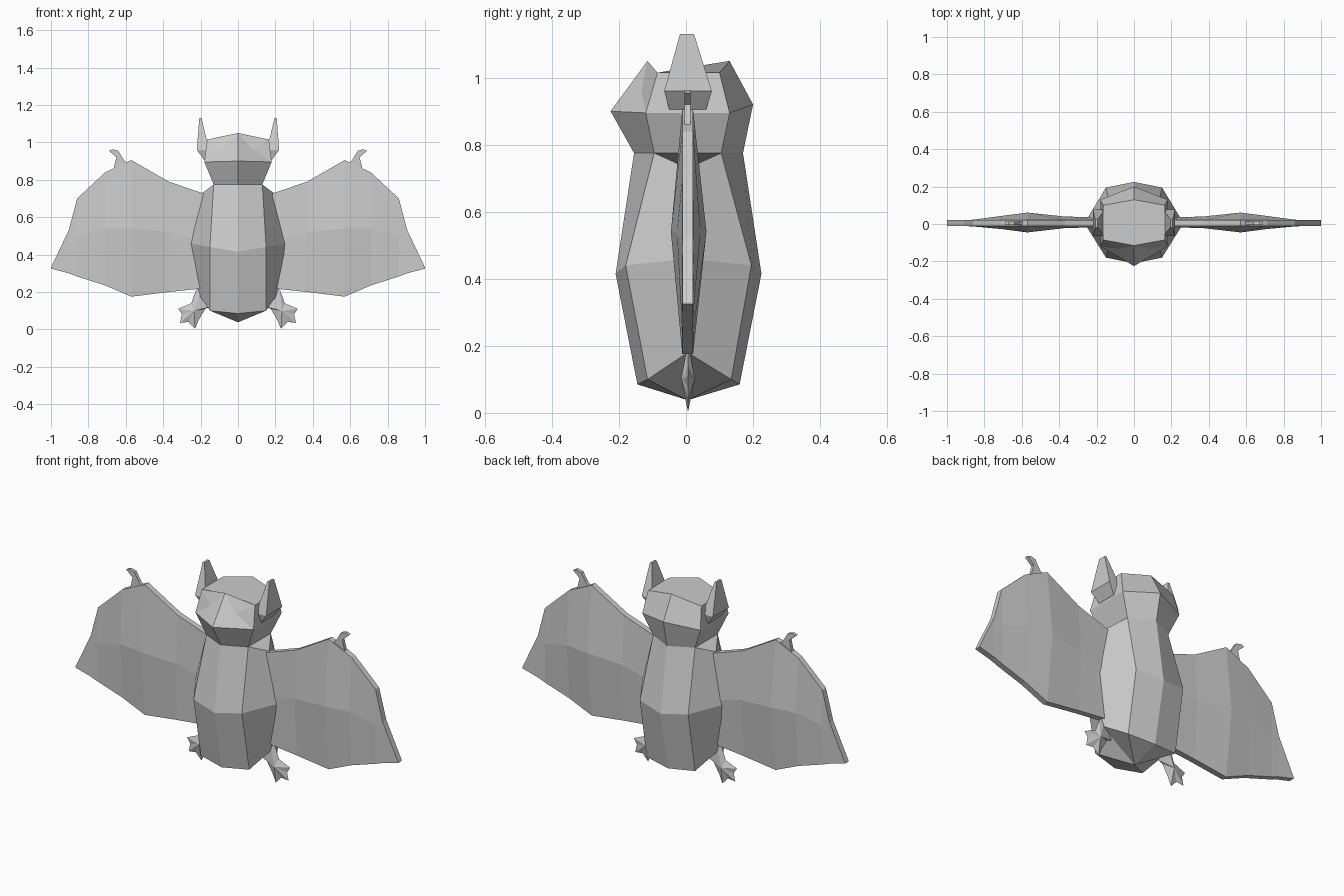
import bpy, bmesh
from mathutils import Vector

if "Cube" in bpy.data.objects:
    bpy.data.objects.remove(bpy.data.objects["Cube"])


def finish(bm, name, mirror=False):
    bmesh.ops.recalc_face_normals(bm, faces=bm.faces)
    me = bpy.data.meshes.new(name)
    bm.to_mesh(me)
    bm.free()
    ob = bpy.data.objects.new(name, me)
    bpy.context.collection.objects.link(ob)
    if mirror:
        ob.modifiers.new("Mirror", 'MIRROR').use_mirror_merge = False
    return ob


def symmetric(half):
    # half ring runs front centre -> right side -> back centre
    return half + [(-x, y, z) for x, y, z in reversed(half[1:-1])]


def loft(rings, tip=None):
    bm = bmesh.new()
    vs = [[bm.verts.new(p) for p in r] for r in rings]
    n = len(vs[0])
    for a, b in zip(vs, vs[1:]):
        for i in range(n):
            j = (i + 1) % n
            bm.faces.new((a[i], a[j], b[j], b[i]))
    bm.faces.new(vs[-1])
    if tip:
        t = bm.verts.new(tip)
        for i in range(n):
            bm.faces.new((t, vs[0][i], vs[0][(i + 1) % n]))
    else:
        bm.faces.new(vs[0])
    return bm


# body: faceted barrel with a pointed underside
body = [
    [(0, -.145, .085), (.15, -.115, .10), (.205, .005, .18), (.15, .135, .10), (0, .16, .085)],
    [(0, -.21, .415), (.15, -.18, .44), (.265, .005, .46), (.15, .195, .44), (0, .225, .415)],
    [(0, -.155, .775), (.13, -.095, .775), (.19, .005, .73), (.13, .105, .775), (0, .17, .775)],
]
finish(loft([symmetric(r) for r in body], (0, .005, .038)), "body")

# head: six-sided with ridges at the front and back
head = [
    [(0, -.155, .775), (.13, -.095, .775), (.13, .105, .775), (0, .17, .775)],
    [(0, -.225, .90), (.18, -.12, .895), (.18, .13, .895), (0, .2, .92)],
    [(0, -.115, 1.05), (.165, -.085, 1.015), (.165, .1, 1.015), (0, .13, 1.05)],
]
bm = loft([symmetric(r) for r in head])
# shallow eye dents in the two upper front faces
bm.normal_update()
eyes = [f for f in bm.faces if f.calc_center_median().z > .93
        and f.calc_center_median().y < -.1]
for v in bmesh.ops.poke(bm, faces=eyes)["verts"]:
    v.co.y += .008
finish(bm, "head")

# ears: tapered blocks
ear = []
for z, x0, x1, y0, y1 in [(.905, .165, .18, -.05, .06),
                          (.96, .155, .22, -.065, .077),
                          (1.13, .195, .207, -.018, .024)]:
    ear.append([(x0, y0, z), (x1, y0, z), (x1, y1, z), (x0, y1, z)])
finish(loft(ear), "ears", True)

# wings: closed cross-sections from body to tip, thickest in the middle
Y, T = .005, .016
wing = []
for x, bottom, mid, top, front, back in [
        (.18, .22, .47, .725, .022, .03),
        (.37, .20, .52, .79, .027, .035),
        (.57, .175, .54, .905, .05, .056),
        (.71, .235, .54, .84, .032, .038),
        (.86, .283, .50, .70, .018, .018),
        (.905, .30, .42, .53, .016, .016),
        (1.0, .325, .328, .331, .016, .016)]:
    wing.append([(x, Y - T, bottom), (x, Y - front, mid), (x, Y - T, top),
                 (x, Y + T, top), (x, Y + back, mid), (x, Y + T, bottom)])
finish(loft(wing), "wings", True)

# thumb hooks on the upper edge of the wings
hook = [(.67, .84), (.65, .92), (.69, .955), (.67, .963),
        (.64, .955), (.61, .905), (.57, .87)]
finish(loft([[(x, y, z) for x, z in hook] for y in (-.005, .014)]), "wing_hooks", True)

# feet: flat clawed outlines swollen in the middle
foot = [(.19, .23), (.225, .21), (.25, .14), (.32, .11), (.30, .08), (.31, .035),
        (.265, .04), (.23, .003), (.21, .05), (.175, .11), (.15, .12)]
feet = bmesh.new()
rim = [feet.verts.new((x, .006, z)) for x, z in foot]
for y in (-.014, .026):
    c = feet.verts.new((.235, y, .10))
    for i, v in enumerate(rim):
        feet.faces.new((c, v, rim[(i + 1) % len(rim)]))
finish(feet, "feet", True)
